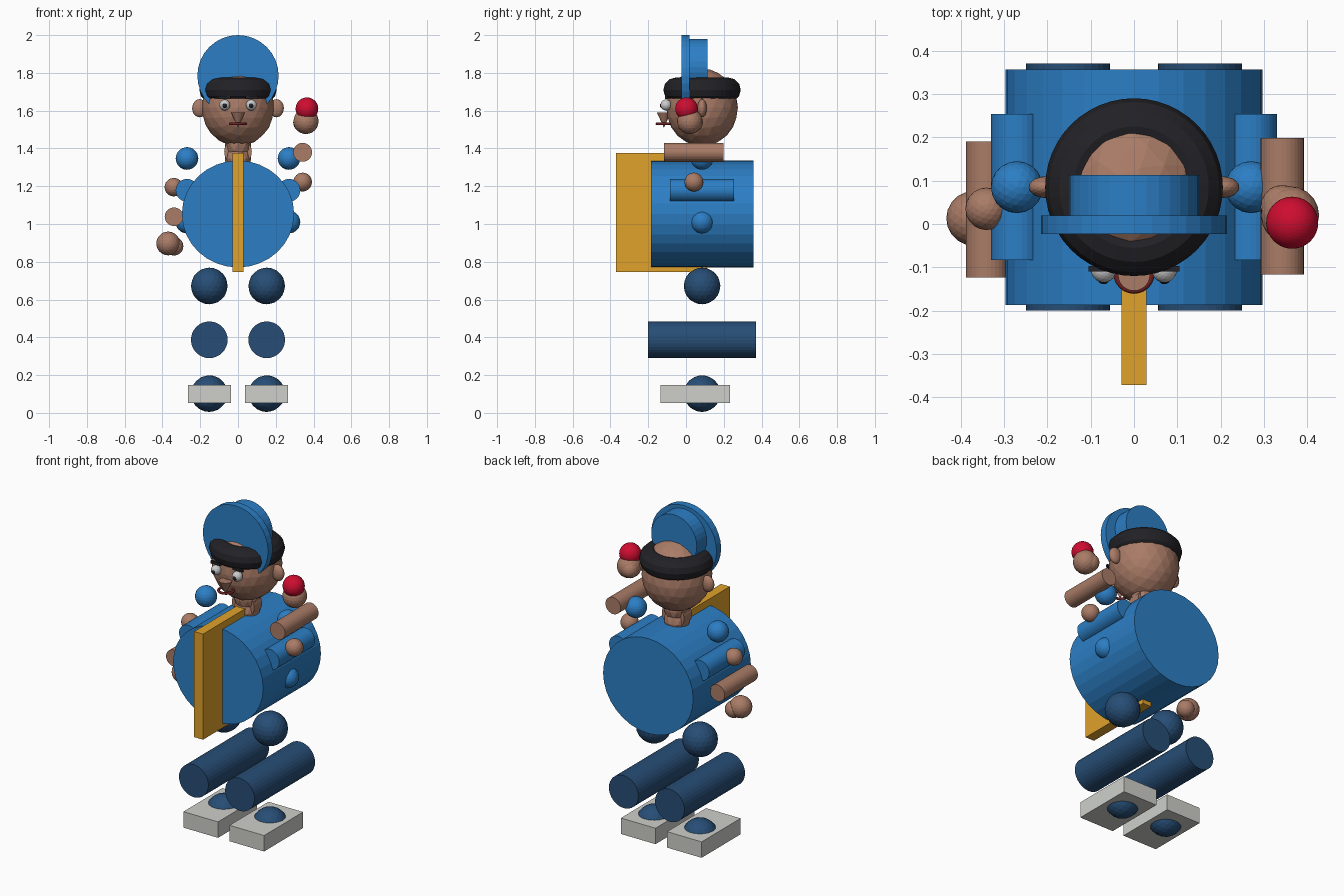
import bpy
from math import pi
from mathutils import Vector

if "Cube" in bpy.data.objects:
    bpy.data.objects.remove(bpy.data.objects["Cube"])

MATS = {}
COLORS = {
    "blue": (0.025, 0.21, 0.56), "navy": (0.02, 0.075, 0.18), "skin": (0.40, 0.20, 0.135),
    "yellow": (0.75, 0.36, 0.025), "red": (0.62, 0.004, 0.03), "black": (0.016, 0.016, 0.02),
    "white": (0.9, 0.9, 0.9), "shoe": (0.62, 0.63, 0.59), "lip": (0.16, 0.015, 0.015),
}


def finish(name, color, scale=(1, 1, 1)):
    ob = bpy.context.object
    ob.name = name
    ob.scale = scale
    if color not in MATS:
        MATS[color] = bpy.data.materials.new(color)
        MATS[color].diffuse_color = (*COLORS[color], 1)
    ob.data.materials.append(MATS[color])
    return ob


def ball(name, color, loc, radii, sub=3):
    bpy.ops.mesh.primitive_ico_sphere_add(subdivisions=sub, radius=1, location=loc)
    r = radii if isinstance(radii, tuple) else (radii,) * 3
    return finish(name, color, r)


def box(name, color, lo, hi):
    lo, hi = Vector(lo), Vector(hi)
    bpy.ops.mesh.primitive_cube_add(size=1, location=(lo + hi) / 2)
    return finish(name, color, hi - lo)


def drum(name, color, loc, rx, rz, length):
    # cylinder lying along y
    bpy.ops.mesh.primitive_cylinder_add(vertices=32, radius=1, depth=1, location=loc,
                                        rotation=(pi / 2, 0, 0))
    return finish(name, color, (rx, rz, length))


def ring(name, color, loc, major, minor, seg=48):
    bpy.ops.mesh.primitive_torus_add(major_radius=major, minor_radius=minor, location=loc,
                                     major_segments=seg, minor_segments=12)
    return finish(name, color)


def limb(name, color, start, end, r, sub=3):
    # two joint balls with a drum between them
    start, end = Vector(start), Vector(end)
    ball(name + "_upper_joint", color, start, r, sub)
    ball(name + "_lower_joint", color, end, r, sub)
    drum(name, color, (start + end) / 2, r, r, (end - start).length)


CY = 0.085

# torso and front panel
drum("torso", "blue", (0, CY, 1.053), 0.297, 0.283, 0.543)
box("front_panel", "yellow", (-0.029, -0.371, 0.746), (0.029, 0.11, 1.375))

# neck and head
limb("neck", "skin", (0, CY, 1.345), (0, CY, 1.42), 0.073, 2)
ball("head", "skin", (0, CY, 1.617), (0.192, 0.19, 0.206))
ring("hair", "black", (0, CY, 1.71), 0.14, 0.065)

# cap
drum("cap_crown", "blue", (0, 0.045, 1.83), 0.15, 0.15, 0.135)
drum("cap_brim", "blue", (0, -0.002, 1.785), 0.215, 0.215, 0.043)

# nose and mouth
bpy.ops.mesh.primitive_cone_add(vertices=24, radius1=0.037, radius2=0, depth=0.08,
                                location=(0, -0.117, 1.55), rotation=(pi, 0, 0))
finish("nose", "skin")
ring("mouth", "lip", (0, -0.113, 1.53), 0.041, 0.007, 24)

for side, s in (("left", -1), ("right", 1)):
    # face parts
    ball(side + "_ear", "skin", (s * 0.203, CY, 1.613), (0.04, 0.025, 0.048))
    ball(side + "_eye", "white", (s * 0.07, -0.106, 1.63), 0.029)
    ball(side + "_pupil", "black", (s * 0.07, -0.125, 1.627), 0.014)
    box(side + "_eyebrow", "black", (s * 0.073 - 0.032, -0.11, 1.662),
        (s * 0.073 + 0.032, -0.097, 1.678))
    # sleeve, leg and shoe
    limb(side + "_sleeve", "blue", (s * 0.27, CY, 1.347), (s * 0.27, CY, 1.01), 0.06)
    limb(side + "_leg", "navy", (s * 0.152, CY, 0.672), (s * 0.152, CY, 0.102), 0.097)
    box(side + "_shoe", "shoe", (s * 0.152 - 0.114, -0.134, 0.053),
        (s * 0.152 + 0.114, 0.233, 0.148))

# lowered left forearm and hand
limb("left_forearm", "skin", (-0.34, 0.035, 1.195), (-0.338, 0.032, 0.882), 0.049)
ball("left_hand", "skin", (-0.37, 0.013, 0.897), 0.063)

# raised right forearm, hand and red ball
limb("right_forearm", "skin", (0.342, 0.042, 1.222), (0.342, 0.04, 1.537), 0.05)
ball("right_hand", "skin", (0.36, 0.02, 1.543), 0.067)
ball("red_ball", "red", (0.365, 0.003, 1.61), 0.06, 4)

for m in bpy.data.materials:
    if m.users and not m.is_grease_pencil:
        m.use_nodes = True
        m.node_tree.nodes["Principled BSDF"].inputs["Base Color"].default_value = m.diffuse_color
